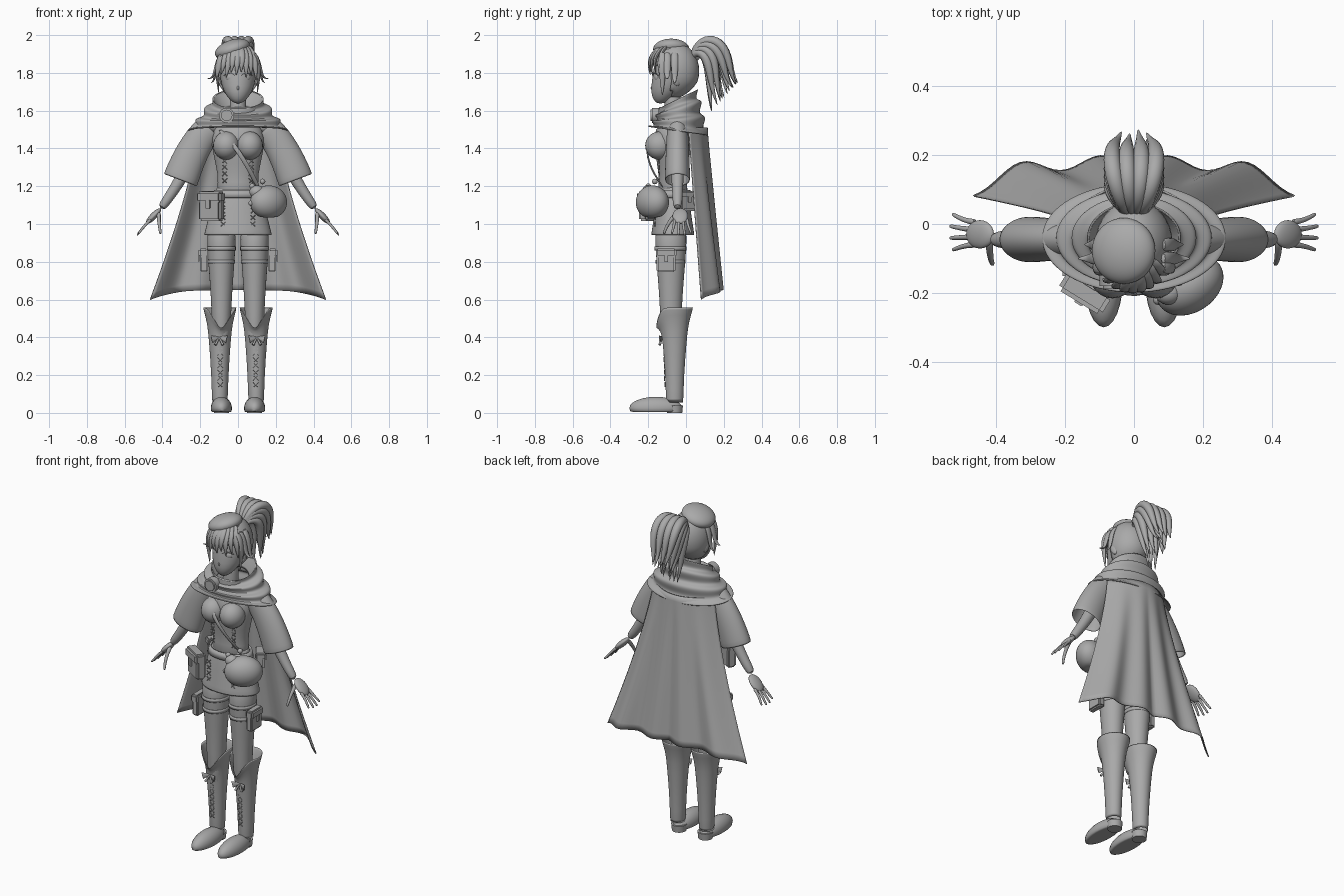
import bpy, bmesh, math, random
from mathutils import Vector, Matrix, Euler

if "Cube" in bpy.data.objects:
    bpy.data.objects.remove(bpy.data.objects["Cube"])
random.seed(4)
X, Y, Z = Matrix.Identity(3)

clay = bpy.data.materials.new("plain_grey")
clay.use_nodes = True
clay.diffuse_color = (.4, .4, .4, 1)
clay.node_tree.nodes["Principled BSDF"].inputs["Base Color"].default_value = clay.diffuse_color


def finish(name, bm, mirror=False, subdiv=0, thick=0):
    bmesh.ops.recalc_face_normals(bm, faces=bm.faces)
    mesh = bpy.data.meshes.new(name)
    bm.to_mesh(mesh)
    bm.free()
    mesh.materials.append(clay)
    ob = bpy.data.objects.new(name, mesh)
    bpy.context.collection.objects.link(ob)
    bpy.ops.object.select_all(action='DESELECT')
    ob.select_set(True)
    bpy.context.view_layer.objects.active = ob
    bpy.ops.object.shade_smooth_by_angle(angle=math.radians(55))
    if mirror:
        ob.modifiers.new("mirror", 'MIRROR').use_mirror_merge = False
    if thick:
        ob.modifiers.new("thickness", 'SOLIDIFY').thickness = thick
    if subdiv:
        smooth = ob.modifiers.new("smooth", 'SUBSURF')
        smooth.levels = smooth.render_levels = subdiv


def skin(bm, rings, cap=True):
    loops = [[bm.verts.new(p) for p in points] for points in rings]
    for low, high in zip(loops, loops[1:]):
        for i in range(len(low)):
            bm.faces.new((low[i - 1], low[i], high[i], high[i - 1]))
    if cap:
        bm.faces.new(loops[0][::-1])
        bm.faces.new(loops[-1])


def ring(centre, u, v, n):
    angles = [math.tau * k / n for k in range(n)]
    return [centre + u * math.cos(a) + v * math.sin(a) for a in angles]


# Upright form: each row gives a height and a half width
def loft(bm, rows, x=0, y=-.07, depth=1, cap=True):
    skin(bm, [ring(Vector((x, y, z)), X * w, Y * w * depth, 24) for z, w in rows], cap)


def bezier(points, t):
    while len(points) > 1:
        points = [a.lerp(b, t) for a, b in zip(points, points[1:])]
    return points[0]


# Tapering form along a curve, flattened across the side axis
def tube(bm, points, start, end, bulge=0, flat=1, side=Y, n=8, steps=6, cap=True):
    points = [Vector(p) for p in points]
    path = [bezier(points, i / steps) for i in range(steps + 1)]
    rings = []
    for i, centre in enumerate(path):
        t = i / steps
        along = path[min(i + 1, steps)] - path[max(i - 1, 0)]
        across = along.cross(side).normalized()
        r = start + (end - start) * t + bulge * math.sin(math.pi * t)
        rings.append(ring(centre, across.cross(along).normalized() * r, across * r * flat, n))
    skin(bm, rings, cap)


def ball(bm, centre, size, turn=(0, 0, 0), n=24):
    place = Matrix.LocRotScale(Vector(centre), Euler(turn), Vector(size))
    bmesh.ops.create_uvsphere(bm, u_segments=n, v_segments=n // 2, radius=1, matrix=place)


def box(bm, place, centre, size):
    place = place @ Matrix.LocRotScale(Vector(centre), None, Vector(size))
    verts = bmesh.ops.create_cube(bm, size=1, matrix=place)["verts"]
    edges = list({e for v in verts for e in v.link_edges})
    bmesh.ops.bevel(bm, geom=edges, offset=min(size) / 5, segments=2, affect='EDGES')


# Body, flap and clasp of a bag whose face is turned about z
def pouch(bm, centre, width, thick, height, turn):
    place = Matrix.Translation(centre) @ Matrix.Rotation(turn, 4, 'Z')
    box(bm, place, (0, 0, 0), (width, thick, height))
    box(bm, place, (0, -thick * .1, height * .35), (width * 1.1, thick * 1.2, height * .4))
    box(bm, place, (0, -thick * .7, height * .1), (width * .2, thick * .2, height * .3))


def lace(bm, x, y, z, size=.012):
    for d in (-size, size):
        tube(bm, [(x - d, y, z - size), (x + d, y, z + size)], .003, .003, n=5, steps=1)


# Legs, skirt and bodice
LEG = .088
bm = bmesh.new()
loft(bm, [(1, .08), (.88, .076), (.7, .062), (.55, .052), (.3, .045)], LEG, -.08, 1.1)
finish("legs", bm, mirror=True, subdiv=1)
bm = bmesh.new()
loft(bm, [(1.2, .11), (1.12, .14), (1, .165), (.94, .183)], depth=.64, cap=False)
finish("skirt", bm, subdiv=1, thick=.006)
bm = bmesh.new()
loft(bm, [(1.13, .13), (1.22, .1), (1.32, .12), (1.42, .143), (1.5, .14), (1.57, .06)], depth=.7)
finish("bodice", bm, subdiv=1)
bm = bmesh.new()
ball(bm, (.062, -.14, 1.415), (.07, .076, .075))
finish("bust", bm, mirror=True)
bm = bmesh.new()
loft(bm, [(1.14, .138), (1.18, .127)], depth=.73, cap=False)
finish("belt", bm, thick=.01)
bm = bmesh.new()
tube(bm, [(-.1, -.13, 1.5), (0, -.29, 1.42), (.11, -.12, 1.19)], .013, .013, flat=.4, side=X)
finish("chest_strap", bm, subdiv=1)
bm = bmesh.new()
for k in range(4):
    lace(bm, .07, -.143, 1.23 + k * .035)
    lace(bm, .08, -.165, 1 + k * .035)
finish("dress_laces", bm, mirror=True)

# Boots with notched cuffs
bm = bmesh.new()
loft(bm, [(.05, .042), (.2, .045), (.38, .058), (.48, .067), (.56, .092)], .096, -.06, 1.1, cap=False)
for v in bm.verts:
    if v.co.z > .45 and v.co.y < -.07:
        v.co.z -= (v.co.z - .43) * max(0, 1 - abs(v.co.x - LEG) / .08)
finish("boot_shafts", bm, mirror=True, subdiv=1, thick=.006)
bm = bmesh.new()
ball(bm, (LEG, -.16, .025), (.056, .14, .06))
for v in bm.verts:
    v.co.z = max(v.co.z, .005)
loft(bm, [(0, .04), (.04, .044)], LEG, -.06)
finish("boot_feet", bm, mirror=True)
bm = bmesh.new()
for k in range(7):
    lace(bm, .094, -.112 - k * .001, .15 + k * .033)
for d in (-1, 1):
    knot = (.1, -.125, .4)
    tube(bm, [knot, (.1 + d * .04, -.14, .39)], .004, .02, flat=.2, side=Z)
    tube(bm, [knot, (.1 + d * .02, -.14, .36)], .004, .007)
finish("boot_bows", bm, mirror=True)

# Thigh straps, pouches and belt bags
bm = bmesh.new()
for z, r in ((.86, .077), (.79, .072)):
    loft(bm, [(z, r), (z + .02, r)], LEG, -.083, 1.1, cap=False)
finish("thigh_straps", bm, mirror=True, thick=.008)
bm = bmesh.new()
pouch(bm, (.18, -.105, .805), .1, .04, .12, math.pi / 2)
pouch(bm, (.145, 0, 1.12), .1, .05, .1, 2.2)
finish("side_pouches", bm, mirror=True)
bm = bmesh.new()
pouch(bm, (-.14, -.195, 1.09), .135, .055, .15, -.55)
finish("satchel", bm)
bm = bmesh.new()
ball(bm, (.162, -.178, 1.115), (.108, .08, .09), (0, 0, .6))
for v in bm.verts:
    v.co.z = max(v.co.z, 1.035)
ball(bm, (.1, -.2, 1.17), (.04, .035, .035))
finish("round_bag", bm, subdiv=1)
bm = bmesh.new()
for bead in ((.13, -.165, 1.225), (.075, -.2, 1.2), (.07, -.22, 1.11)):
    ball(bm, bead, (.015, .015, .015), n=12)
finish("bag_beads", bm)

# Arms, hands and sleeves
ARM = -.045
bm = bmesh.new()
tube(bm, [(.18, ARM, 1.48), (.3, ARM, 1.22), (.41, ARM, 1.08)], .043, .023, n=16)
ball(bm, (.447, -.03, 1.042), (.056, .042, .018), (0, .8, 0))
finish("arms", bm, mirror=True, subdiv=1)
bm = bmesh.new()
for k in range(4):
    y = k * .022 - .06
    reach = .06 - .008 * abs(k - 1.5)
    tip = (.48 + reach, y * 1.6 + .02, 1 - reach * 1.1)
    tube(bm, [(.46, y, 1.025), (.49, y, 1), tip], .01, .006)
tube(bm, [(.42, ARM, 1.06), (.42, -.1, 1.01), (.41, -.118, .945)], .013, .007, side=X)
finish("fingers", bm, mirror=True, subdiv=1)
bm = bmesh.new()
tube(bm, [(.15, ARM, 1.51), (.24, ARM, 1.42), (.306, ARM, 1.23)], .055, .068, flat=1.4, n=24, cap=False)
finish("sleeves", bm, mirror=True, subdiv=1, thick=.006)

# Cape with soft folds
bm = bmesh.new()
cols, rows = 48, 24
grid = []
for r in range(rows + 1):
    v = r / rows
    line = []
    for c in range(cols + 1):
        u = abs(c / cols * 2 - 1)
        x = math.copysign(u * (.205 + .262 * v ** 1.3), c - cols / 2)
        top, low = .115 - .1 * u ** 2, .18 - .08 * u ** 4
        fold = .02 * v * math.cos(math.tau * (u - .2) * 2)
        line.append(bm.verts.new((x, top + (low - top) * v + fold, 1.51 - v * (.86 + .05 * u ** 4))))
    grid.append(line)
for a, b in zip(grid, grid[1:]):
    for c in range(cols):
        bm.faces.new((a[c], a[c + 1], b[c + 1], b[c]))
finish("cape", bm, thick=.006)

# Draped cowl, tipped forward at the neck and folding outward, with a brooch
bm = bmesh.new()
steps = 20
rings = [ring(Vector((0, -.06, 1.58)), X * .09, Vector((0, .08, .04)), 40)]
for k in range(steps + 1):
    t = k / steps
    swell = .01 * math.cos(t * math.tau * 3)
    width, depth = .125 + .135 * t + swell, .095 + .055 * t + swell
    tilt = .5 - .66 * t
    centre = Vector((0, -.04, 1.665 - .175 * t + swell * .6))
    rings.append(ring(centre, X * width, Vector((0, depth, depth * tilt)), 40))
skin(bm, rings, cap=False)
finish("cowl", bm, subdiv=1, thick=.008)
bm = bmesh.new()
for radius, front in ((.04, -.18), (.03, -.188)):
    tube(bm, [(-.06, -.14, 1.575), (-.06, front, 1.575)], radius, radius, side=X, n=28, steps=1)
finish("brooch", bm)

# Head and face
bm = bmesh.new()
loft(bm, [(1.5, .05), (1.6, .042), (1.74, .045)])
finish("neck", bm, subdiv=1)
bm = bmesh.new()
loft(bm, [(1.637, .018), (1.66, .047), (1.7, .076), (1.76, .095), (1.85, .102), (1.92, .08), (1.95, .04)], y=-.062, depth=1.06)
for v in bm.verts:
    v.co.y -= max(0, 1.8 - v.co.z) * .45
ball(bm, (0, -.176, 1.72), (.008, .012, .014), n=12)
finish("head", bm, subdiv=1)
bm = bmesh.new()
ball(bm, (.043, -.155, 1.775), (.024, .012, .02), (0, 0, .35))
tube(bm, [(.015, -.175, 1.785), (.045, -.175, 1.815), (.075, -.146, 1.785)], .003, .003, n=6)
tube(bm, [(0, -.178, 1.69), (.018, -.173, 1.692)], .002, .002, n=6)
ball(bm, (.097, -.05, 1.765), (.012, .022, .035), (.2, 0, .4))
finish("eyes_lips_and_ears", bm, mirror=True)

# Hair: scalp, fringe, side locks and ponytail
bm = bmesh.new()
ball(bm, (0, -.055, 1.81), (.112, .125, .15), n=32)
for v in bm.verts:
    if v.co.z < 1.75:
        v.co.y -= (1.75 - v.co.z) * .3
face = [f for f in bm.faces if f.calc_center_median().y < -.075 and f.calc_center_median().z < 1.85]
bmesh.ops.delete(bm, geom=face, context='FACES')
finish("scalp_hair", bm, thick=.008)
bm = bmesh.new()
for k in range(-4, 5):
    x = k * .024
    back = 6 * x * x
    tip = 1.785 + k % 2 * .022 - abs(k) * .006
    path = [(x / 2, -.13 + back / 2, 1.94), (x, -.22 + back, 1.89), (x * 1.1 - .01, -.188 + back, tip)]
    tube(bm, path, .018, .002, bulge=.01, flat=.5, side=X)
finish("fringe", bm, subdiv=1)
bm = bmesh.new()
for out, y, end in ((.165, -.1, 1.77), (.145, -.06, 1.745), (.1, -.125, 1.68)):
    path = [(.08, y, 1.91), (.135, y, 1.86), (.105, y, 1.75), (out, y, end)]
    tube(bm, path, .02, .002, bulge=.008, flat=.5)
finish("side_locks", bm, mirror=True, subdiv=1)
bm = bmesh.new()
for row in range(4):
    t = row / 3
    for column in range(4):
        x = (column - 1.5) * .04
        stray = random.uniform(-.02, .02)
        path = [(x * .2, .03, 1.88), (x, .06, 2.05 - .1 * t), (x * 1.4, .28 - .12 * t, 2 - .1 * t),
                (x, .2 - .1 * t, 1.82 - .04 * t), (x * .6, .28 - .13 * t + stray, 1.75 - .14 * t + stray)]
        tube(bm, path, .016, .002, bulge=.018, side=X, steps=10)
finish("ponytail", bm, subdiv=1)
bm = bmesh.new()
ball(bm, (0, .045, 1.89), (.035, .03, .03))
finish("hair_tie", bm)

# Beret tipped to one side
bm = bmesh.new()
tip = (0, -.33, 0)
ball(bm, (-.03, -.078, 1.925), (.098, .098, .05), tip)
ball(bm, (-.02, -.075, 1.905), (.088, .092, .03), tip)
finish("beret", bm, subdiv=1)
